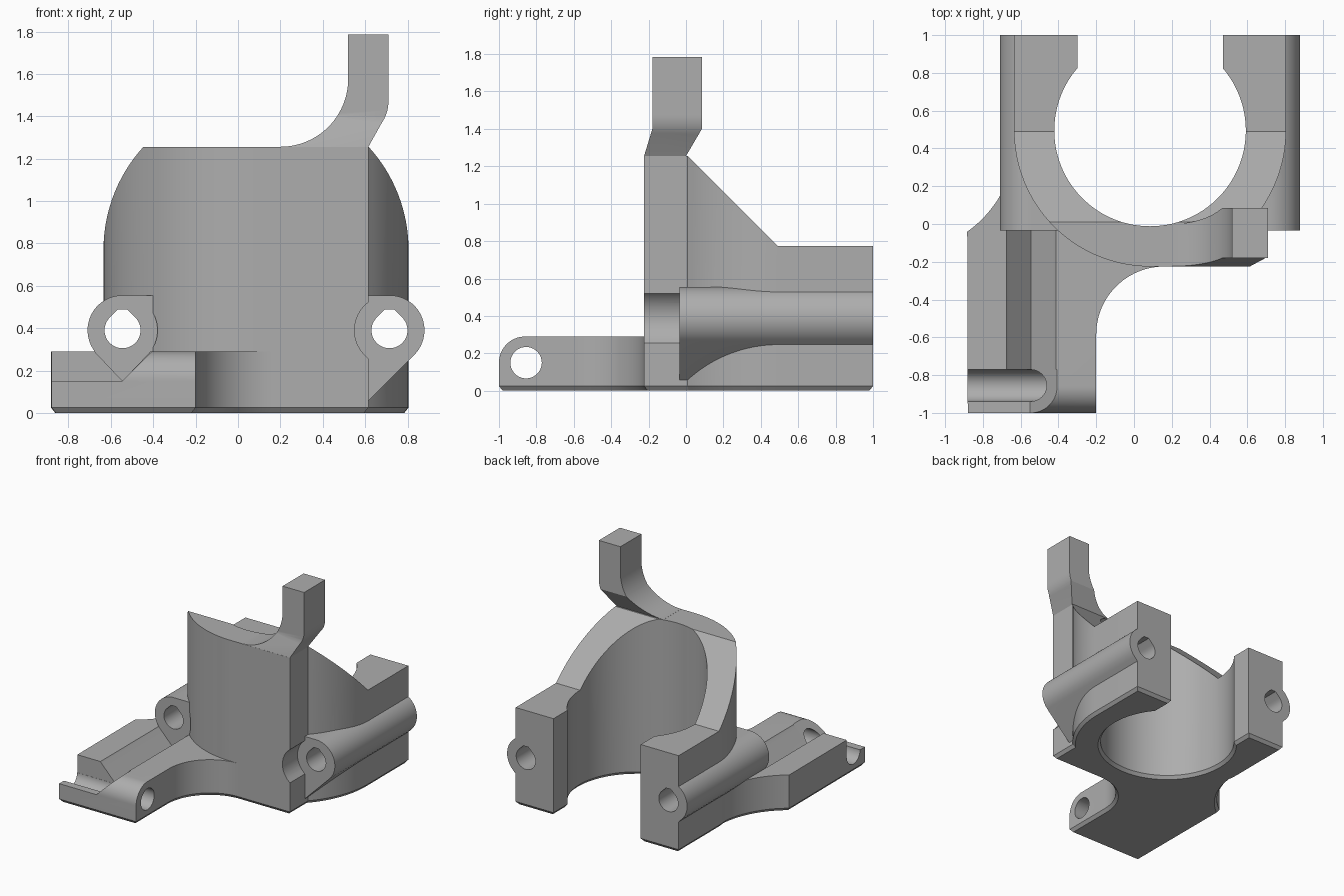
import bpy, bmesh
from math import sin, cos, radians
from mathutils import Vector

cube = bpy.data.objects.get("Cube")
if cube:
    bpy.data.objects.remove(cube)

grey = bpy.data.materials.new("plain grey")
grey.use_nodes = True
COLOUR = (0.42, 0.42, 0.42, 1)
grey.diffuse_color = COLOUR
grey.node_tree.nodes["Principled BSDF"].inputs["Base Color"].default_value = COLOUR


def arc(cx, cy, r, a, b, n=24):
    angles = [radians(a + (b - a) * i / n) for i in range(n + 1)]
    return [(cx + r * cos(t), cy + r * sin(t)) for t in angles]


def inset(pts, d):
    """Move every side of a closed outline inwards by d."""
    p = [Vector(q) for q in pts]
    n = len(p)
    area = sum(p[i - 1].x * p[i].y - p[i].x * p[i - 1].y for i in range(n))
    turn = 1 if area > 0 else -1
    out = []
    for i in range(n):
        u = (p[i] - p[i - 1]).normalized()
        v = (p[(i + 1) % n] - p[i]).normalized()
        m = Vector((-u.y, u.x)) + Vector((-v.y, v.x))
        out.append(p[i] + m * (2 * turn * d / max(m.length_squared, 0.5)))
    return out


def prism(name, pts, axis, a, b, chamfer=0.0, depth=0.025):
    """Extrude an outline along an axis, with an optional chamfer at the start."""
    place = {"x": lambda p, h: (h, p[0], p[1]),
             "y": lambda p, h: (p[0], h, p[1]),
             "z": lambda p, h: (p[0], p[1], h)}[axis]
    layers = [(pts, a), (pts, b)]
    if chamfer:
        layers = [(inset(pts, chamfer), a), (pts, a + depth), (pts, b)]
    bm = bmesh.new()
    rings = [[bm.verts.new(place(p, h)) for p in ring] for ring, h in layers]
    bm.faces.new(rings[0])
    bm.faces.new(rings[-1])
    for low, high in zip(rings, rings[1:]):
        for i in range(len(low)):
            bm.faces.new((low[i - 1], low[i], high[i], high[i - 1]))
    bmesh.ops.recalc_face_normals(bm, faces=bm.faces)
    mesh = bpy.data.meshes.new(name)
    bm.to_mesh(mesh)
    bm.free()
    mesh.materials.append(grey)
    obj = bpy.data.objects.new(name, mesh)
    bpy.context.collection.objects.link(obj)
    return obj


def combine(target, other, operation):
    bpy.context.view_layer.objects.active = target
    mod = target.modifiers.new("combine", "BOOLEAN")
    mod.operation = operation
    mod.solver = "EXACT"
    mod.object = other
    bpy.ops.object.modifier_apply(modifier=mod.name)
    bpy.data.objects.remove(other)


CX, CY = 0.085, 0.495
TUBE_X, TUBE_Z, TUBE_R = 0.63, 0.39, 0.165

# Curved holder wall with a squared front corner
outline = ([(CX - 0.72, 1)] + arc(CX, CY, 0.72, 180, 270, 32)
           + [(0.615, -0.225)] + arc(CX, CY, 0.72, -42.6, 0, 16) + [(CX + 0.72, 1)])
body = prism("bracket_body", outline, "z", 0, 1.255, 0.02)
slope = [(0.01, 1.255), (0.49, 0.775), (1.2, 0.775), (1.2, 1.5), (0.01, 1.5)]
combine(body, prism("slope_cutter", slope, "x", -2, 2), "DIFFERENCE")

# Base plate with concave fillets and a rounded front end
outline = ([(-0.88, -1), (-0.2, -1)] + arc(0.16, -0.585, 0.36, 180, 90)
           + [(0.16, -0.1), (-0.45, 0.1), (-0.58, 0.46)]
           + arc(-1.24, 0.46, 0.615, 0, -54.5))
plate = prism("base_plate", outline, "z", 0, 0.29, 0.02)
front = [(-1.1, 0.15)] + arc(-0.86, 0.15, 0.14, 180, 90, 16) + [(-0.86, 0.4), (-1.1, 0.4)]
combine(plate, prism("round_cutter", front, "x", -1, 0), "DIFFERENCE")
step = [(-1, 0.147), (-0.55, 0.147), (-0.38, 0.317), (-0.38, 0.4), (-1, 0.4)]
combine(plate, prism("step_cutter", step, "y", -1.1, -0.77), "DIFFERENCE")
hole = arc(-0.855, 0.15, 0.084, 0, 360, 40)[:-1]
combine(plate, prism("cross_hole_cutter", hole, "x", -1, 0), "DIFFERENCE")
combine(body, plate, "UNION")

# Side tubes: clearance in front, solid sleeve, then the bore
for side in (1, -1):
    def at_side(pts):
        return [(CX + side * (TUBE_X + x), TUBE_Z + z) for x, z in pts]

    drop = arc(0, 0, TUBE_R, -45, 225, 48) + [(0, -TUBE_R * 1.45)]
    combine(body, prism("clearance_cutter", at_side(drop), "y", -0.771, -0.035), "DIFFERENCE")
    sleeve = arc(0, 0, TUBE_R, 90, -45, 32) + [(-0.115, -0.348), (-0.145, -0.348), (-0.145, TUBE_R)]
    combine(body, prism("tube", at_side(sleeve), "y", -0.035, 1), "UNION")
    bore = arc(0, 0, 0.085, 135, 405, 32) + [(0.022, 0.098), (-0.022, 0.098)]
    combine(body, prism("bore_cutter", at_side(bore), "y", -0.5, 1.2), "DIFFERENCE")

# Round opening with a narrower slot at the back
key = [(CX - 0.385, 1.2)] + arc(CX, CY, 0.507, 139.4, 400.6, 80) + [(CX + 0.385, 1.2)]
combine(body, prism("opening_cutter", key, "z", -0.005, 2, -0.024, 0.03), "DIFFERENCE")

# Upright arm: front profile trimmed by a side profile
front = ([(0.2, 1.245), (0.2, 1.256)] + arc(0.2, 1.576, 0.32, -90, 0)
         + [(0.52, 1.785), (0.71, 1.785), (0.71, 1.48)]
         + arc(0.53, 1.47, 0.18, 0, -35, 8) + [(0.615, 1.255), (0.615, 1.245)])
arm = prism("upright_arm", front, "y", -0.4, 0.3)
trim = [(-0.224, 1.2), (0, 1.2), (0, 1.255), (0.085, 1.4), (0.085, 1.9),
        (-0.18, 1.9), (-0.18, 1.4), (-0.224, 1.255)]
combine(arm, prism("arm_trim", trim, "x", 0, 1), "INTERSECT")
combine(body, arm, "UNION")

# Smooth curves, sharp edges
bpy.ops.object.select_all(action="DESELECT")
body.select_set(True)
bpy.context.view_layer.objects.active = body
bpy.ops.object.shade_smooth_by_angle(angle=radians(25))
